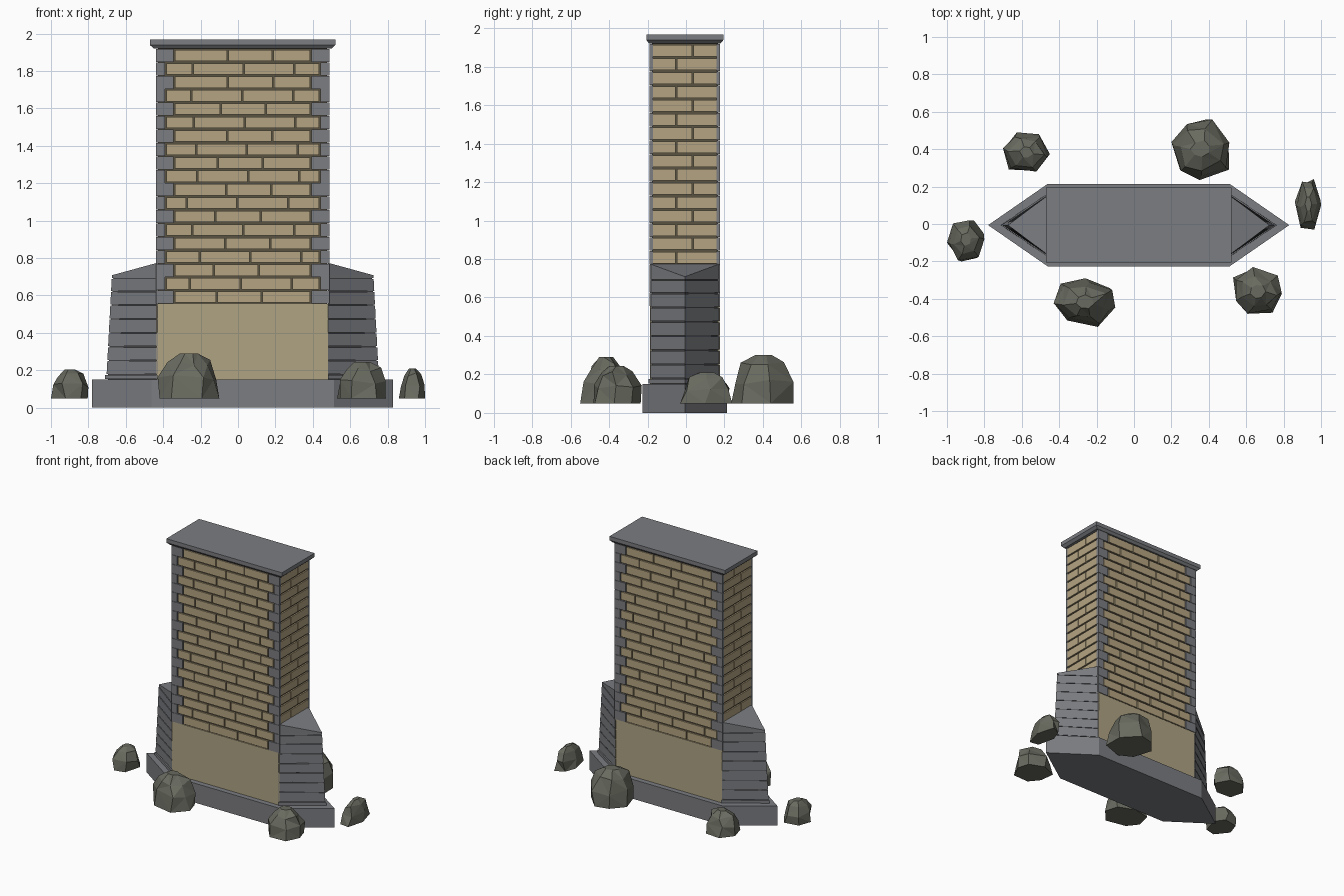
import bpy, bmesh, math, random
from mathutils import Vector

if "Cube" in bpy.data.objects:
    bpy.data.objects.remove(bpy.data.objects["Cube"])

random.seed(4)
CX, CY = 0.025, -0.006          # centre of the pier


def material(name, rgb):
    m = bpy.data.materials.new(name)
    m.diffuse_color = (*rgb, 1)
    m.use_nodes = True
    m.node_tree.nodes["Principled BSDF"].inputs["Base Color"].default_value = m.diffuse_color
    return m


GREY = material("grey_stone", (0.20, 0.205, 0.22))
DARK = material("joint_dark", (0.06, 0.06, 0.065))
TAN = material("tan_render", (0.43, 0.37, 0.23))
BRICK = material("tan_brick", (0.46, 0.37, 0.22))
MORTAR = material("mortar", (0.10, 0.085, 0.055))
ROCK = material("rock", (0.14, 0.145, 0.115))


def finish(name, bm, mat, loc=(CX, CY, 0)):
    bmesh.ops.recalc_face_normals(bm, faces=bm.faces)
    me = bpy.data.meshes.new(name)
    bm.to_mesh(me)
    bm.free()
    me.materials.append(mat)
    ob = bpy.data.objects.new(name, me)
    ob.location = loc
    bpy.context.collection.objects.link(ob)
    return ob


def loft(bm, rings):
    """Closed solid through rings with equal point counts."""
    vs = [[bm.verts.new(p) for p in r] for r in rings]
    n = len(vs[0])
    for a, b in zip(vs, vs[1:]):
        for i in range(n):
            bm.faces.new((a[i], a[(i + 1) % n], b[(i + 1) % n], b[i]))
    bm.faces.new(vs[0][::-1])
    bm.faces.new(vs[-1])


def rect(x0, x1, y0, y1, z):
    return [(x0, y0, z), (x1, y0, z), (x1, y1, z), (x0, y1, z)]


def box(bm, x0, x1, y0, y1, z0, z1):
    loft(bm, [rect(x0, x1, y0, y1, z0), rect(x0, x1, y0, y1, z1)])


# Pointed foundation slab
bm = bmesh.new()
plan = [(-0.805, 0), (-0.487, -0.22), (0.487, -0.22),
        (0.805, 0), (0.487, 0.22), (-0.487, 0.22)]
loft(bm, [[(x, y, z) for x, y in plan] for z in (0, 0.15)])
finish("foundation", bm, GREY)

# Plain lower wall and mortar core above it
Z0, PITCH, ROWS, GAP = 0.555, 0.0718, 19, 0.006
bm = bmesh.new()
box(bm, -0.46, 0.46, -0.18, 0.18, 0.15, Z0)
finish("lower_wall", bm, TAN)
bm = bmesh.new()
box(bm, -0.452, 0.452, -0.172, 0.172, Z0, 1.925)
finish("mortar_core", bm, MORTAR)

# Brick courses and alternating corner stones
bricks, quoins = bmesh.new(), bmesh.new()
for r in range(ROWS):
    za, zb = Z0 + r * PITCH + GAP, Z0 + (r + 1) * PITCH - GAP
    wide = r % 2 == 0
    q = 0.365 if wide else 0.412
    for s in (-1, 1):
        joints = [0.34, 0.67] if wide else [0.17, 0.5, 0.83]
        shift = random.uniform(-0.06, 0.06)
        xs = [-q] + [-q + 2 * q * (j + shift) for j in joints] + [q]
        y0, y1 = sorted((s * 0.165, s * 0.182))
        for a, b in zip(xs, xs[1:]):
            box(bricks, a + 0.004, b - 0.004, y0, y1, za, zb)
        # end wall bricks
        if r > 2:
            x0, x1 = sorted((s * 0.445, s * 0.462))
            j = 0.04 if wide else -0.045
            box(bricks, x0, x1, -0.174, j - 0.004, za, zb)
            box(bricks, x0, x1, j + 0.004, 0.174, za, zb)
        # corner stones, front and back
        x0, x1 = sorted((s * (q + 0.004), s * 0.463))
        for t in (-1, 1):
            y0, y1 = sorted((t * 0.165, t * 0.184))
            box(quoins, x0, x1, y0, y1, za - GAP + 0.001, zb + GAP - 0.001)
finish("bricks", bricks, BRICK)
finish("corner_stones", quoins, GREY)

# Cap slab with chamfered underside
bm = bmesh.new()
loft(bm, [rect(-x, x, -y, y, z) for x, y, z in
          ((0.475, 0.185, 1.92), (0.495, 0.2, 1.938), (0.495, 0.2, 1.968))])
finish("cap_slab", bm, GREY)


# Pointed buttresses on both ends, laid in courses
def wedge(s, z, grow=0.0):
    nose = 0.729 - 0.03 * (z - 0.15) / 0.56 + grow
    return [(s * 0.455, -0.182 - grow, z), (s * nose, 0, z),
            (s * 0.455, 0.182 + grow, z)]


levels = [0.15, 0.178] + [0.178 + 0.074 * i for i in range(1, 7)] + [0.69, 0.712]
levels = sorted(set(levels))
for s, side in ((-1, "left"), (1, "right")):
    bm = bmesh.new()
    for i, (a, b) in enumerate(zip(levels, levels[1:])):
        g = 0.008 if i == 0 else 0
        loft(bm, [wedge(s, a + 0.003, g), wedge(s, b - 0.003, g)])
    # sloping top
    base = wedge(s, 0.708)
    v = [bm.verts.new(p) for p in base]
    hi = [bm.verts.new((p[0], p[1], 0.775)) for p in (base[0], base[2])]
    for f in ((0, 1, 2), (0, 1, 3), (1, 2, 4), (1, 4, 3), (0, 3, 4, 2)):
        bm.faces.new([(v + hi)[k] for k in f])
    finish(side + "_buttress", bm, GREY)
    bm = bmesh.new()
    loft(bm, [wedge(s, 0.15, -0.008), wedge(s, 0.71, -0.008)])
    finish(side + "_buttress_joints", bm, DARK)


# Faceted boulders, each fitted to its bounds
def boulder(name, x0, x1, y0, y1, top, n):
    pts, rings = [], []
    off = random.random()
    for z, rad in ((0, 1), (0.45, 0.92), (0.8, 0.68), (1, 0.28)):
        ring = []
        for i in range(n):
            a = (i + off + random.uniform(-0.15, 0.15)) * math.tau / n
            k = rad * random.uniform(0.88, 1.1)
            dz = random.uniform(-0.07, 0.07) if 0 < z < 1 else 0
            ring.append(Vector((k * math.cos(a), k * math.sin(a), z + dz)))
        rings.append(ring)
        pts += ring
    lo = [min(p[i] for p in pts) for i in (0, 1)]
    hi = [max(p[i] for p in pts) for i in (0, 1)]
    for p in pts:
        p.x = x0 + (x1 - x0) * (p.x - lo[0]) / (hi[0] - lo[0])
        p.y = y0 + (y1 - y0) * (p.y - lo[1]) / (hi[1] - lo[1])
        p.z = 0.05 + (top - 0.05) * p.z
    bm = bmesh.new()
    loft(bm, rings)
    bmesh.ops.triangulate(bm, faces=[f for f in bm.faces if len(f.verts) == 4])
    finish(name, bm, ROCK, (0, 0, 0))


for i, spec in enumerate([
        (-0.70, -0.45, 0.28, 0.49, 0.22, 6), (0.20, 0.51, 0.235, 0.56, 0.30, 7),
        (0.86, 1.00, -0.03, 0.24, 0.21, 6), (0.53, 0.79, -0.48, -0.23, 0.245, 7),
        (-0.43, -0.10, -0.55, -0.29, 0.29, 7), (-1.00, -0.80, -0.20, 0.02, 0.205, 6)]):
    boulder(f"boulder_{i + 1}", *spec)
